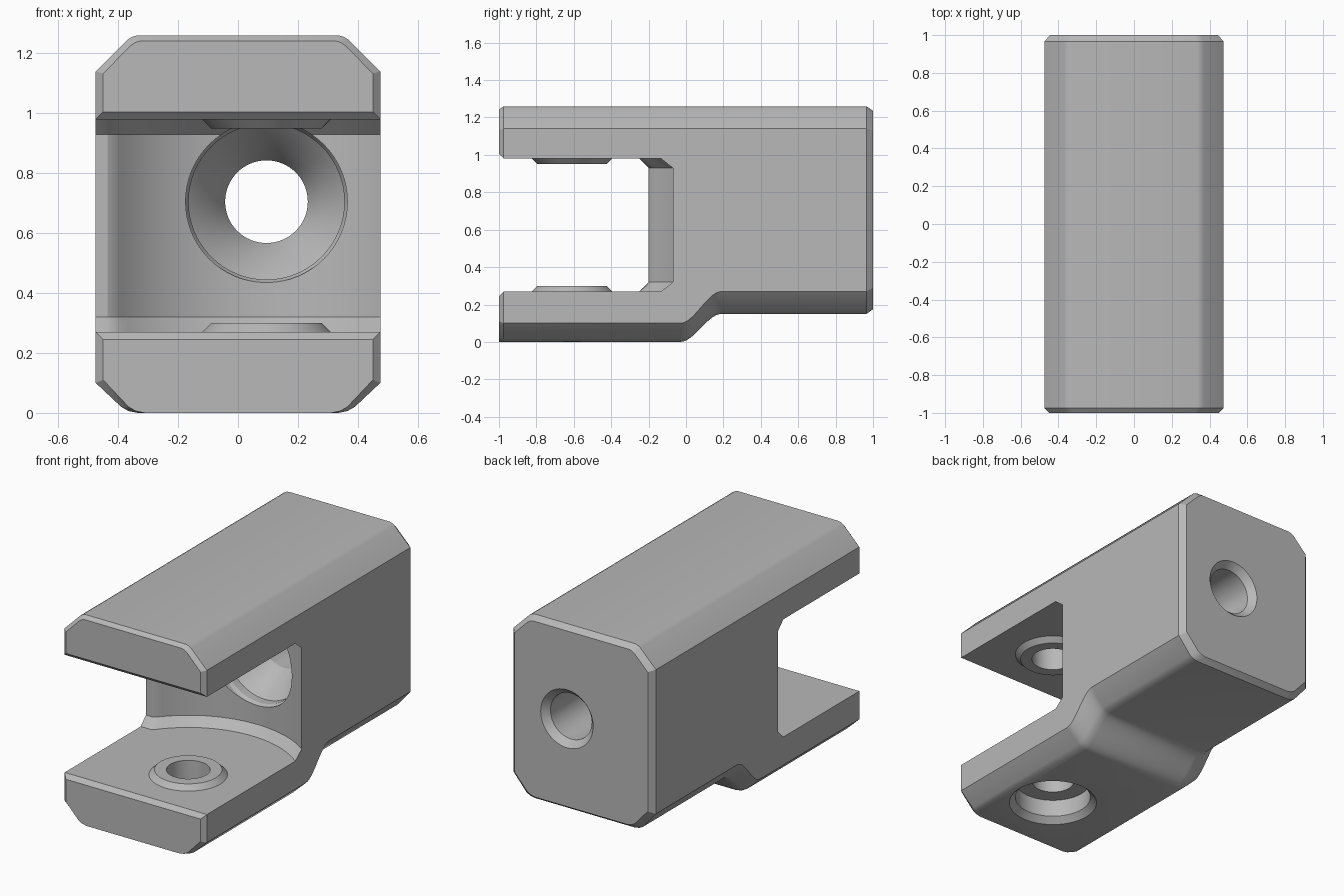
import bpy, bmesh, math

cube = bpy.data.objects.get("Cube")
if cube:
    bpy.data.objects.remove(cube, do_unlink=True)

grey = bpy.data.materials.new("plain grey")
grey.use_nodes = True
COLOR = (0.48, 0.48, 0.48, 1)
grey.diffuse_color = COLOR
grey.node_tree.nodes["Principled BSDF"].inputs["Base Color"].default_value = COLOR

HALF = 0.475            # half width of the body
AX, AY = 0.095, -0.61   # pivot axis in plan
BORE_Z = 0.705


def loft(name, rings):
    """Skin equal-length closed rings and cap both ends."""
    bm = bmesh.new()
    loops = [[bm.verts.new(p) for p in ring] for ring in rings]
    n = len(loops[0])
    for a, b in zip(loops, loops[1:]):
        for i in range(n):
            j = (i + 1) % n
            bm.faces.new((a[i], a[j], b[j], b[i]))
    bm.faces.new(loops[0][::-1])
    bm.faces.new(loops[-1])
    bmesh.ops.recalc_face_normals(bm, faces=bm.faces)
    mesh = bpy.data.meshes.new(name)
    bm.to_mesh(mesh)
    bm.free()
    mesh.materials.append(grey)
    ob = bpy.data.objects.new(name, mesh)
    bpy.context.collection.objects.link(ob)
    return ob


def lathe(name, profile, along_y=False, sides=64):
    """Solid of revolution; profile holds (radius, position along the axis)."""
    rings = []
    for r, t in profile:
        ring = []
        for k in range(sides):
            a = math.tau * k / sides
            c, s = r * math.cos(a), r * math.sin(a)
            ring.append((AX + c, t, BORE_Z + s) if along_y else (AX + c, AY + s, t))
        rings.append(ring)
    return loft(name, rings)


def section(y, bottom, chamfer, side=0, top=0):
    """Body cross-section with chamfered and softened corners."""
    w, z = HALF - side, 1.26 - top
    half = [(0.335 - side, bottom), (0.365 - side, bottom + 0.006),
            (0.39 - side, bottom + 0.02), (w, bottom + chamfer),
            (w, 1.14 - top * 0.4), (0.37 - side * 0.5, z - 0.015),
            (0.352 - side * 0.5, z - 0.004), (0.335 - side * 0.5, z)]
    pts = half + [(-x, v) for x, v in reversed(half)]
    return [(x, y, v) for x, v in pts]


# Body: front jaw, S-shaped step underneath, shallower rear
rings = [section(-1, 0, 0.11, 0.025, 0.018), section(-0.975, 0, 0.1)]
STEPS = 14
for i in range(STEPS + 1):
    t = i / STEPS
    s = t * t * (3 - 2 * t)
    rings.append(section(-0.03 + 0.22 * t, 0.15 * s, 0.1 + 0.02 * s))
rings += [section(0.965, 0.15, 0.12), section(1, 0.175, 0.115, 0.03, 0.025)]
body = loft("clevis_body", rings)


# Slot: concave rear wall with a sloped fillet at floor and ceiling
def slot_layer(z, inset):
    xs = [-0.55 + 1.1 * i / 48 for i in range(49)]
    r = 0.66 - inset
    wall = []
    for x in xs:
        arc = AY + math.sqrt(max(r * r - (x - AX) ** 2, 0))
        wall.append((x, max(arc, -0.2 - inset), z))
    return [(-0.55, -1.2, z)] + wall + [(0.55, -1.2, z)]


slot = loft("slot_cutter", [slot_layer(0.27, 0.05), slot_layer(0.32, 0),
                            slot_layer(0.93, 0), slot_layer(0.98, 0.05)])

# Chamfers on the mouth of the slot
mouth = [(-1.05, 0.195), (-0.975, 0.27), (-0.975, 0.98), (-1.05, 1.055)]
flare = loft("mouth_cutter", [[(x, y, z) for y, z in mouth] for x in (-0.6, 0.6)])

# Raised pads round the pivot on both jaws
lower_pad = lathe("lower_pad", [(0.215, 0.24), (0.215, 0.27), (0.185, 0.30)])
upper_pad = lathe("upper_pad", [(0.185, 0.95), (0.215, 0.98), (0.215, 1.01)])

# Pivot hole: counterbored below, blind above
pivot = lathe("pivot_cutter", [(0.285, -0.035), (0.25, 0), (0.215, 0.035), (0.215, 0.14),
                               (0.12, 0.14), (0.12, 1.14)])

# Lengthwise bore with a stepped countersink and a rear chamfer
bore = lathe("bore_cutter", [(0.27, -0.1), (0.27, 0.05), (0.26, 0.07), (0.26, 0.12),
                             (0.187, 0.2), (0.138, 0.3), (0.138, 0.96),
                             (0.175, 1), (0.21, 1.04)], along_y=True)

for tool, mode in ((slot, 'DIFFERENCE'), (flare, 'DIFFERENCE'), (bore, 'DIFFERENCE'),
                   (lower_pad, 'UNION'), (upper_pad, 'UNION'), (pivot, 'DIFFERENCE')):
    mod = body.modifiers.new(tool.name, 'BOOLEAN')
    mod.operation, mod.object, mod.solver = mode, tool, 'EXACT'
    bpy.context.view_layer.objects.active = body
    bpy.ops.object.modifier_apply(modifier=mod.name)
    bpy.data.objects.remove(tool, do_unlink=True)

bpy.ops.object.select_all(action='DESELECT')
body.select_set(True)
bpy.context.view_layer.objects.active = body
bpy.ops.object.shade_smooth_by_angle(angle=math.radians(25))
